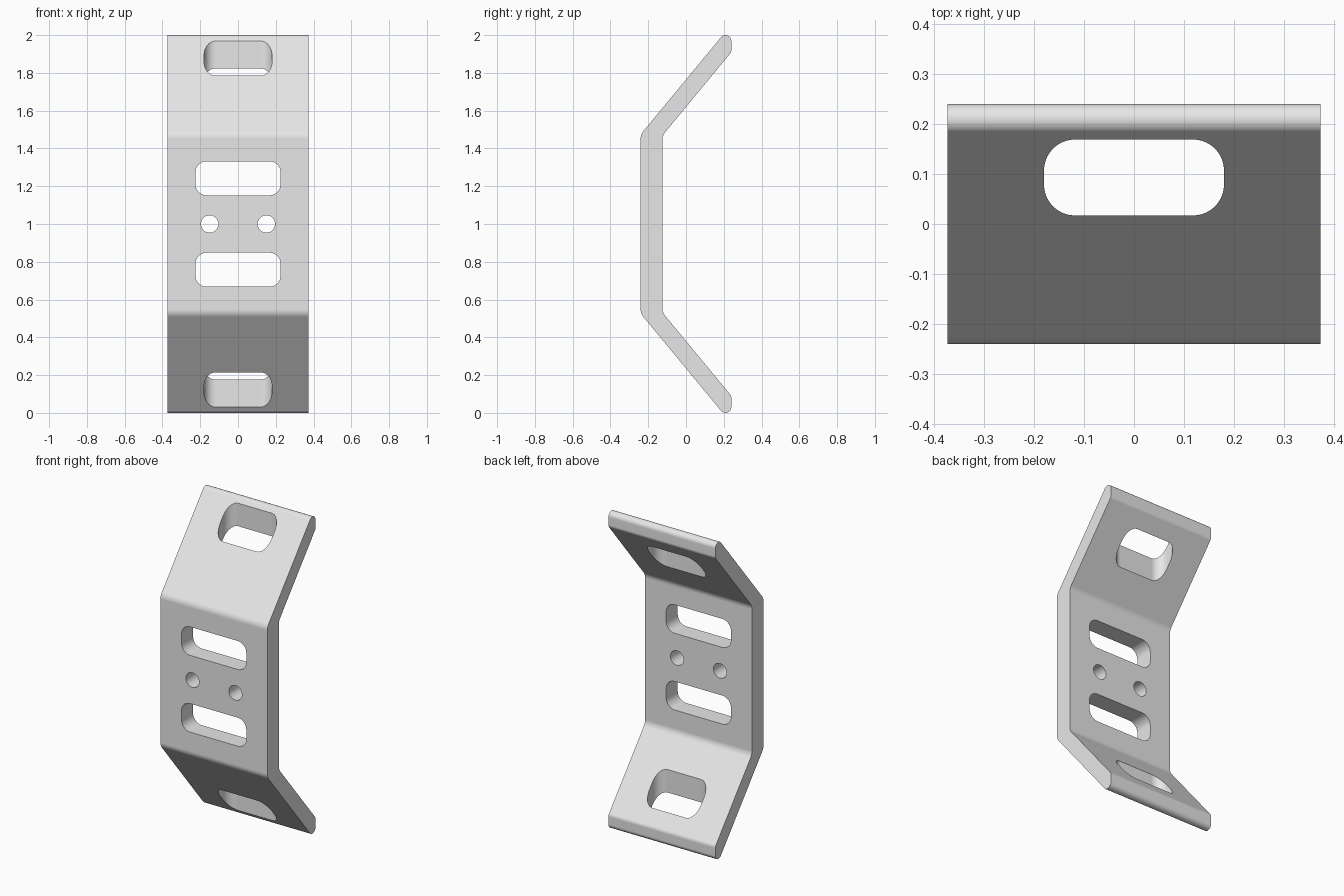
import bpy, bmesh, math
from mathutils import Vector

if "Cube" in bpy.data.objects:
    bpy.data.objects.remove(bpy.data.objects["Cube"])

HALF_W = 0.373          # half width of the bracket


def fillet(points, steps=10):
    """Round each corner of a closed 2D outline; points are (a, b, radius)."""
    out = []
    n = len(points)
    for i, (a, b, r) in enumerate(points):
        p = Vector((a, b))
        u = (Vector(points[i - 1][:2]) - p).normalized()
        v = (Vector(points[(i + 1) % n][:2]) - p).normalized()
        half = u.angle(v) / 2
        t = r / math.tan(half)
        centre = p + (u + v).normalized() * (r / math.sin(half))
        start, end = p + u * t - centre, p + v * t - centre
        sweep = start.angle(end)
        for k in range(steps + 1):
            f = k / steps
            w = (start * math.sin((1 - f) * sweep) + end * math.sin(f * sweep)) / math.sin(sweep)
            out.append(centre + w)
    return out


def prism(name, outline, to3d, lo, hi):
    """Extrude a 2D outline between lo and hi along the remaining axis."""
    bm = bmesh.new()
    low = [bm.verts.new(to3d(p, lo)) for p in outline]
    high = [bm.verts.new(to3d(p, hi)) for p in outline]
    bm.faces.new(low)
    bm.faces.new(high)
    for i in range(len(low)):
        j = (i + 1) % len(low)
        bm.faces.new((low[i], low[j], high[j], high[i]))
    bmesh.ops.recalc_face_normals(bm, faces=bm.faces)
    mesh = bpy.data.meshes.new(name)
    bm.to_mesh(mesh)
    bm.free()
    ob = bpy.data.objects.new(name, mesh)
    bpy.context.collection.objects.link(ob)
    return ob


def rounded_rect(cx, cy, hx, hy, r):
    return fillet([(cx - hx, cy - hy, r), (cx + hx, cy - hy, r),
                   (cx + hx, cy + hy, r), (cx - hx, cy + hy, r)])


def circle(cx, cy, r, n=40):
    return [Vector((cx + r * math.cos(2 * math.pi * k / n),
                    cy + r * math.sin(2 * math.pi * k / n))) for k in range(n)]


# Bent plate: upper half of the side profile, mirrored about z = 1
outer = [(0.24, 2.055, 0.031), (-0.24, 1.474, 0.06)]
inner = [(-0.125, 1.468, 0.06), (0.24, 1.910, 0.031)]
flip = lambda pts: [(y, 2 - z, r) for y, z, r in reversed(pts)]
profile = outer + flip(outer) + flip(inner) + inner
bracket = prism("bent_bracket", fillet(profile),
                lambda p, x: (x, p.x, p.y), -HALF_W, HALF_W)

# Cutters: vertical slot through both arms, slots and round holes in the web
along_z = lambda p, z: (p.x, p.y, z)
along_y = lambda p, y: (p.x, y, p.y)
cutters = [prism("arm_slot_cutter", rounded_rect(0, 0.093, 0.18, 0.076, 0.062),
                 along_z, -0.3, 2.3)]
for s in (-1, 1):
    cutters.append(prism("web_slot_cutter",
                         rounded_rect(0, 1 + s * 0.242, 0.226, 0.09, 0.06),
                         along_y, -0.4, 0.05))
    cutters.append(prism("round_hole_cutter", circle(s * 0.15, 1, 0.046),
                         along_y, -0.4, 0.05))
for c in cutters:
    c.hide_render = True
    mod = bracket.modifiers.new("cut", 'BOOLEAN')
    mod.operation = 'DIFFERENCE'
    mod.solver = 'EXACT'
    mod.object = c

# Bake the cuts and drop the cutters
bpy.context.view_layer.update()
deps = bpy.context.evaluated_depsgraph_get()
mesh = bpy.data.meshes.new_from_object(bracket.evaluated_get(deps))
bracket.modifiers.clear()
bracket.data = mesh
for c in cutters:
    bpy.data.objects.remove(c)

# Smooth rounded bends, crisp edges elsewhere
for o in bpy.context.selected_objects:
    o.select_set(False)
bracket.select_set(True)
bpy.context.view_layer.objects.active = bracket
bpy.ops.object.shade_smooth_by_angle(angle=math.radians(30))
weighted = bracket.modifiers.new("weighted_normals", 'WEIGHTED_NORMAL')
weighted.keep_sharp = True

# Single grey finish
grey = bpy.data.materials.new("light_grey_metal")
grey.diffuse_color = (0.8, 0.8, 0.8, 1)
grey.use_nodes = True
grey.node_tree.nodes["Principled BSDF"].inputs["Base Color"].default_value = grey.diffuse_color
mesh.materials.clear()
mesh.materials.append(grey)
